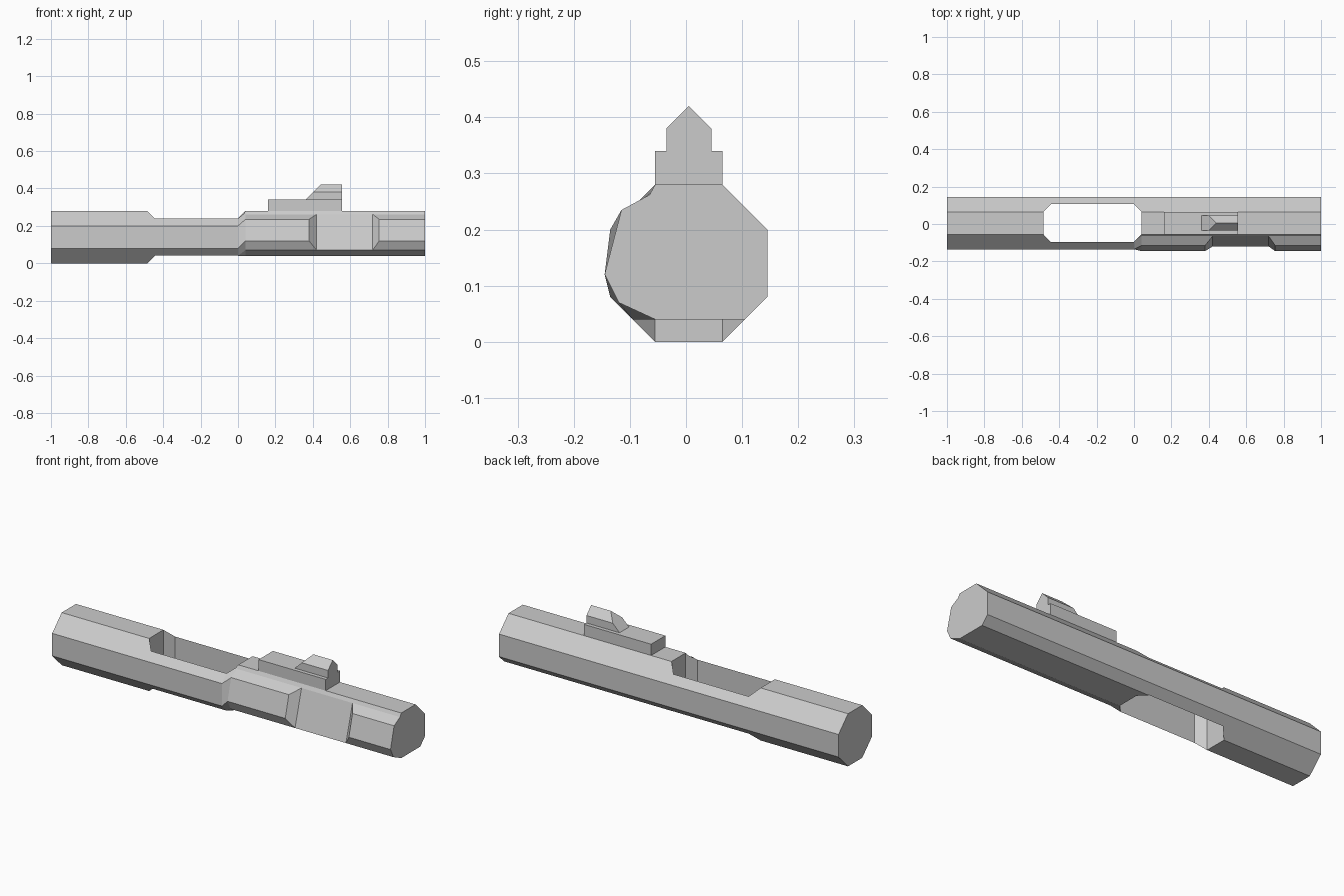
import bpy, bmesh

if "Cube" in bpy.data.objects:
    bpy.data.objects.remove(bpy.data.objects["Cube"])


def loft(name, rings):
    """Skin a list of equally long point rings and cap both ends."""
    bm = bmesh.new()
    vs = [[bm.verts.new(p) for p in ring] for ring in rings]
    n = len(vs[0])
    for a, b in zip(vs, vs[1:]):
        for i in range(n):
            j = (i + 1) % n
            bm.faces.new((a[i], a[j], b[j], b[i]))
    bm.faces.new(vs[0])
    bm.faces.new(vs[-1])
    bmesh.ops.remove_doubles(bm, verts=bm.verts, dist=1e-5)
    bmesh.ops.recalc_face_normals(bm, faces=bm.faces)
    me = bpy.data.meshes.new(name)
    bm.to_mesh(me)
    bm.free()
    ob = bpy.data.objects.new(name, me)
    bpy.context.collection.objects.link(ob)
    return ob


def ring(x, prof):
    return [(x, y, z) for y, z in prof]


# Cross-sections (y, z): plain octagon, flat-bottomed octagon, raised pad, recess
back = [(0.145, 0.08), (0.145, 0.2), (0.065, 0.28), (-0.055, 0.28)]
octo = back + [(-0.095, 0.24), (-0.135, 0.2), (-0.135, 0.08), (-0.095, 0.04),
               (-0.055, 0), (0.065, 0)]
flat = octo[:8] + [(-0.055, 0.04), (0.105, 0.04)]
pad = back + [(-0.065, 0.262), (-0.115, 0.235), (-0.145, 0.12), (-0.12, 0.07),
              (-0.055, 0.04), (0.105, 0.04)]
recess = pad[:5] + [pad[4], pad[7]] + pad[7:]

# Main rod with pads and recess on the front side
rod = loft("rod_body", [ring(x, p) for x, p in (
    (-1, octo), (-0.3, octo), (-0.2, flat), (0, flat), (0.04, pad), (0.38, pad),
    (0.42, recess), (0.72, recess), (0.755, pad), (1, pad))])

# Vertical window with chamfered corners
outline = [(-0.485, -0.055), (-0.444, -0.096), (-0.001, -0.096), (0.04, -0.055),
           (0.04, 0.065), (-0.001, 0.106), (-0.444, 0.106), (-0.485, 0.065)]
cutter = loft("window_cutter", [[(x, y, z) for x, y in outline] for z in (-0.1, 0.5)])
cutter.hide_render = True
mod = rod.modifiers.new("window", 'BOOLEAN')
mod.operation = 'DIFFERENCE'
mod.solver = 'EXACT'
mod.object = cutter
bpy.context.view_layer.objects.active = rod
bpy.ops.object.modifier_apply(modifier=mod.name)
bpy.data.objects.remove(cutter)

# Raised rail on top
rail = [(-0.055, 0.28), (0.065, 0.28), (0.065, 0.34), (-0.055, 0.34)]
loft("top_rail", [ring(0.16, rail), ring(0.555, rail)])

# Peaked lug with a sloped nose
lug = [(-0.035, 0.34), (0.045, 0.34), (0.045, 0.38), (0.005, 0.42), (-0.035, 0.38)]
loft("top_lug", [[(0.36 + z - 0.34, y, z) for y, z in lug], ring(0.555, lug)])
